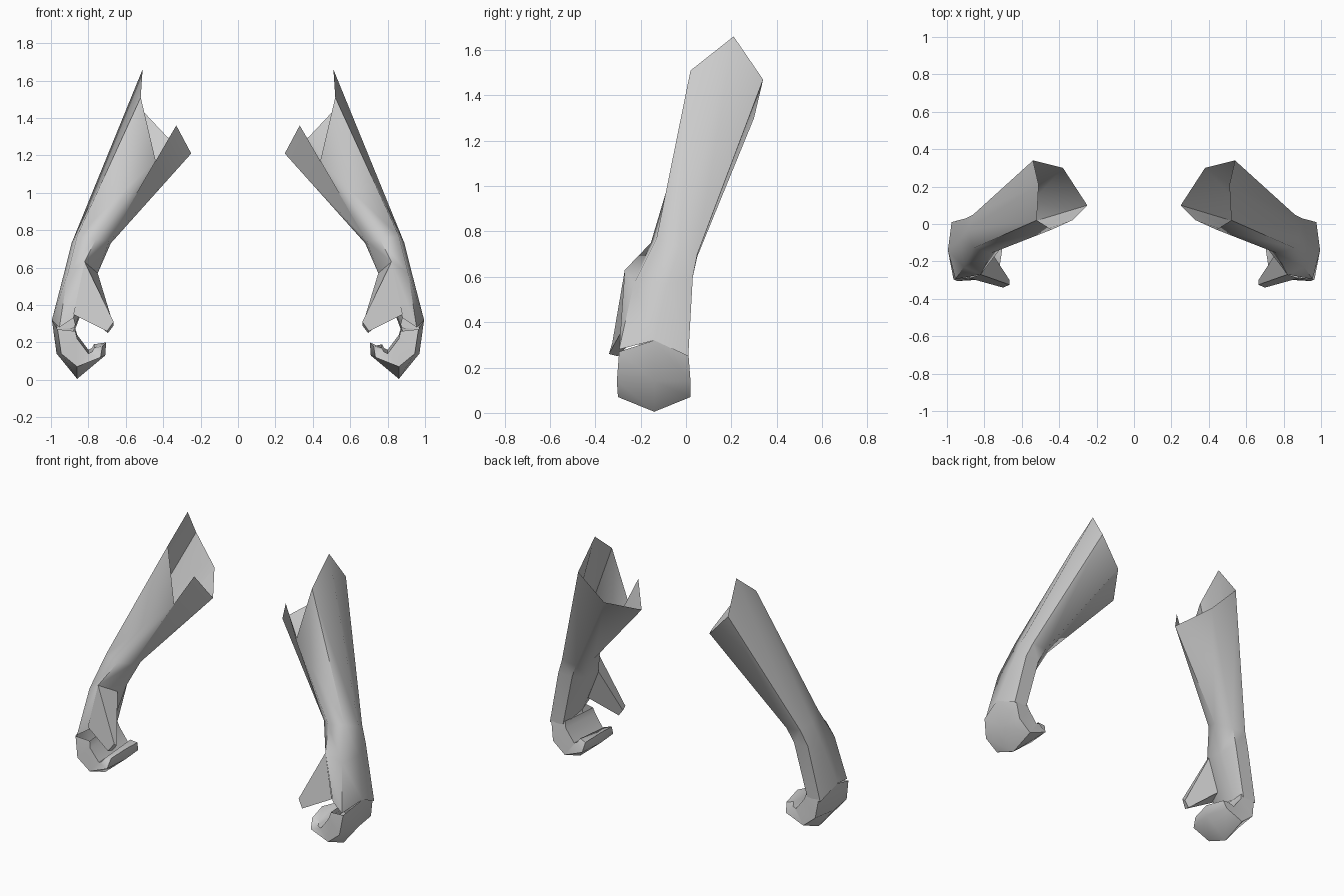
import bpy, bmesh, math

if "Cube" in bpy.data.objects:
    bpy.data.objects.remove(bpy.data.objects["Cube"])


def loft(name, rings, cap_end=False):
    """Skin equal-length rings into a tube and mirror it to the other arm."""
    bm = bmesh.new()
    rows = [[bm.verts.new(p) for p in r] for r in rings]
    n = len(rings[0])
    for a, b in zip(rows, rows[1:]):
        for i in range(n):
            j = (i + 1) % n
            bm.faces.new((a[i], a[j], b[j], b[i]))
    if cap_end:
        bm.faces.new(rows[-1])
    bmesh.ops.recalc_face_normals(bm, faces=bm.faces)
    mesh = bpy.data.meshes.new(name)
    bm.to_mesh(mesh)
    bm.free()
    ob = bpy.data.objects.new(name, mesh)
    bpy.context.collection.objects.link(ob)
    bpy.ops.object.select_all(action='DESELECT')
    ob.select_set(True)
    bpy.context.view_layer.objects.active = ob
    bpy.ops.object.shade_smooth_by_angle(angle=math.radians(55))
    ob.modifiers.new("mirror", 'MIRROR').use_mirror_merge = False
    return ob


# Ring order: outer, back outer, back inner, inner, front inner, front, front outer
elbow = [(.51, .21, 1.66), (.54, .34, 1.47), (.38, .30, 1.30), (.25, .10, 1.21),
         (.33, .02, 1.36), (.44, -.03, 1.17), (.52, .02, 1.51)]
wrist = [(.89, -.03, .73), (.86, .05, .70), (.76, .05, .69), (.68, -.03, .73),
         (.69, -.10, .74), (.76, -.155, .75), (.86, -.13, .77)]
hand_base = [(.93, -.08, .57), (.90, .03, .60), (.80, .03, .60), (.76, -.06, .57),
             (.75, -.17, .57), (.82, -.27, .63), (.91, -.23, .57)]
knuckles = [(.995, -.14, .32), (.975, .01, .25), (.88, .01, .26), (.87, -.06, .27),
            (.87, -.18, .29), (.88, -.28, .33), (.955, -.295, .28)]
loft("forearm_and_palm", [elbow, wrist, hand_base, knuckles])

# Curled fingers: outer edge x,z / outer middle x,z / inner x,z / y front, y back
curl = [((.965, .27), (.995, .32), (.87, .26), -.295, .01),
        ((.945, .14), (.97, .14), (.86, .22), -.305, .02),
        ((.86, .07), (.86, .005), (.80, .14), -.30, .02),
        ((.735, .12), (.71, .13), (.78, .15), -.30, .02),
        ((.725, .18), (.705, .20), (.77, .17), -.27, .0)]
sections = []
for (ex, ez), (mx, mz), (ix, iz), front, back in curl:
    sections.append([(ex, front, ez), (mx, -.14, mz), (ex, back, ez),
                     (ix, back - .01, iz + .02), (ix, front + .01, iz)])
loft("curled_fingers", sections, cap_end=True)

# Thumb
thumb_base = [(.82, -.27, .63), (.75, -.17, .57), (.86, -.18, .38), (.88, -.29, .35)]
thumb_tip = [(.665, -.325, .31), (.665, -.30, .29), (.695, -.30, .25), (.70, -.34, .26)]
loft("thumb", [thumb_base, thumb_tip], cap_end=True)
